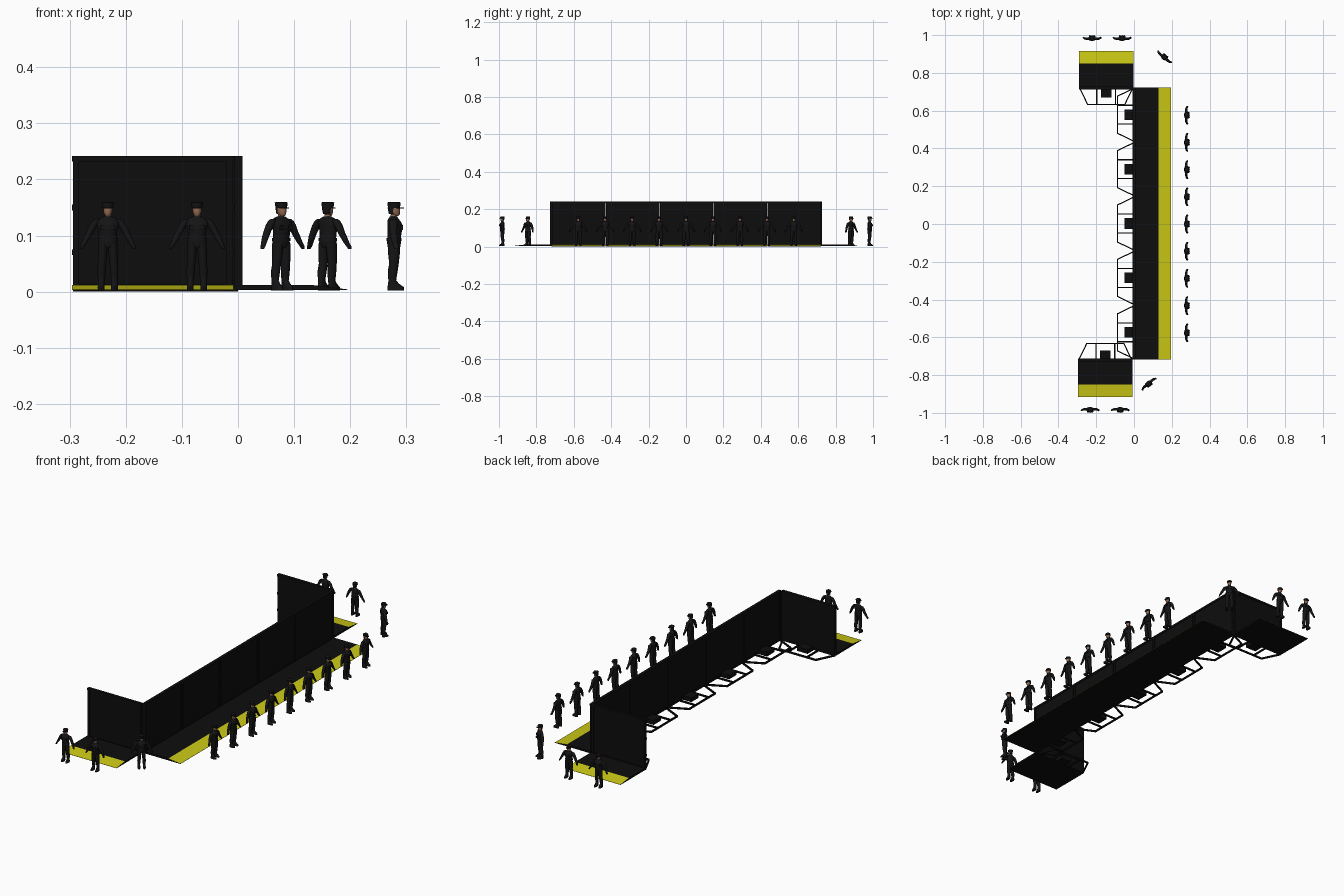
import bpy, bmesh, math
from mathutils import Vector, Matrix

def material(name, rgb):
    m = bpy.data.materials.new(name)
    m.diffuse_color = (*rgb, 1)
    return m

BLACK = material("barrier_black", (0.004, 0.004, 0.004))
YELLOW = material("ramp_yellow", (0.60, 0.58, 0.008))
CLOTH = material("uniform_black", (0.007, 0.007, 0.008))
SKIN = material("skin_brown", (0.30, 0.15, 0.09))

def box(bm, lo, hi):
    c = [(a + b) / 2 for a, b in zip(lo, hi)]
    s = [b - a for a, b in zip(lo, hi)]
    bmesh.ops.create_cube(bm, size=1, matrix=Matrix.Translation(c) @ Matrix.Diagonal((*s, 1)))

def bar(bm, a, b, w=0.006, h=0.008):
    """Ground-level bar between two (x, y) points."""
    d = Vector(b) - Vector(a)
    mid = (Vector(a) + Vector(b)) / 2
    m = (Matrix.Translation((mid.x, mid.y, h / 2)) @ Matrix.Rotation(math.atan2(d.y, d.x), 4, 'Z')
         @ Matrix.Diagonal((d.length + w * 0.6, w, h, 1)))
    bmesh.ops.create_cube(bm, size=1, matrix=m)

def loft(bm, rings, mat=0, n=14):
    """Stack of horizontal ellipses (x, y, z, rx, ry), capped at both ends."""
    loops = []
    for x, y, z, rx, ry in rings:
        loops.append([bm.verts.new((x + rx * math.cos(t * math.tau / n),
                                    y + ry * math.sin(t * math.tau / n), z)) for t in range(n)])
    faces = [bm.faces.new(loops[0][::-1]), bm.faces.new(loops[-1])]
    for p, q in zip(loops, loops[1:]):
        for i in range(n):
            j = (i + 1) % n
            faces.append(bm.faces.new((p[i], p[j], q[j], q[i])))
    for f in faces:
        f.material_index = mat

def to_mesh(bm, name, mats):
    bmesh.ops.recalc_face_normals(bm, faces=bm.faces[:])
    me = bpy.data.meshes.new(name)
    bm.to_mesh(me)
    bm.free()
    for m in mats:
        me.materials.append(m)
    return me

def place(me, name, loc, angle=0):
    ob = bpy.data.objects.new(name, me)
    bpy.context.collection.objects.link(ob)
    ob.location = loc
    ob.rotation_euler.z = math.radians(angle)
    return ob

# All parts face local +x; panels run along local y
H = 0.1425

# upright wall with raised border frame and hinge blocks
bm = bmesh.new()
box(bm, (-0.006, -H, 0.003), (0.005, H, 0.238))
box(bm, (-0.007, -H - 0.0015, 0.232), (0.008, H + 0.0015, 0.242))
box(bm, (-0.007, -H, 0.003), (0.008, H, 0.014))
for s in (-1, 1):
    ys = sorted((s * H, s * (H - 0.011)))
    box(bm, (-0.007, ys[0], 0.003), (0.008, ys[1], 0.238))
    for z in (0.07, 0.15):
        ys = sorted((s * (H - 0.004), s * (H + 0.0015)))
        box(bm, (-0.006, ys[0], z - 0.005), (0.006, ys[1], z + 0.005))
wall = to_mesh(bm, "wall_panel", [BLACK])

# floor plate with a sloping yellow lip
bm = bmesh.new()
profile = [(0, 0.003), (0, 0.012), (0.13, 0.012), (0.195, 0.004), (0.195, 0.003)]
f = bm.faces.new([bm.verts.new((x, -H - 0.0015, z)) for x, z in profile])
ext = bmesh.ops.extrude_face_region(bm, geom=[f])
bmesh.ops.translate(bm, vec=(0, 2 * H + 0.003, 0),
                    verts=[v for v in ext["geom"] if isinstance(v, bmesh.types.BMVert)])
bmesh.ops.recalc_face_normals(bm, faces=bm.faces[:])
for f in bm.faces:
    f.normal_update()
    if f.calc_center_median().x > 0.13 and f.normal.z > -0.5 and abs(f.normal.y) < 0.5:
        f.material_index = 1
floor = to_mesh(bm, "floor_plate", [BLACK, YELLOW])

# rear ground frame with step
bm = bmesh.new()
bar(bm, (-0.088, -0.098), (-0.088, 0.098))
for s in (-1, 1):
    bar(bm, (-0.088, s * 0.098), (-0.003, s * 0.139))
    bar(bm, (-0.088, s * 0.05), (-0.003, s * 0.05))
box(bm, (-0.05, -0.028, 0.0), (-0.004, 0.028, 0.02))
frame = to_mesh(bm, "rear_frame", [BLACK])

panels = [((0, 0.0025 + 0.288 * (i - 2)), 0) for i in range(5)]
panels += [((-0.147, 0.72), 90), ((-0.152, -0.72), -90)]
for i, ((x, y), a) in enumerate(panels):
    for me in (wall, floor, frame):
        place(me, f"{me.name}_{i + 1}", (x, y, 0), a)

# standing guard: torso, head, cap, limbs
bm = bmesh.new()
loft(bm, [(0, 0, 0.076, 0.009, 0.014), (0, 0, 0.084, 0.0125, 0.0172), (0, 0, 0.092, 0.012, 0.0165),
          (0.001, 0, 0.103, 0.0125, 0.0165), (0.002, 0, 0.115, 0.014, 0.0195),
          (0, 0, 0.123, 0.012, 0.0215), (-0.001, 0, 0.128, 0.009, 0.016),
          (-0.001, 0, 0.132, 0.0065, 0.0075)], n=18)
loft(bm, [(0, 0, 0.0885, 0.0135, 0.018), (0, 0, 0.0935, 0.0135, 0.018)], n=18)  # belt
loft(bm, [(-0.001, 0, 0.129, 0.0055, 0.0055), (0, 0, 0.137, 0.0055, 0.0055)], 1)  # neck
loft(bm, [(0.004, 0, 0.133, 0.004, 0.004), (0.002, 0, 0.136, 0.0085, 0.0065),
          (0.001, 0, 0.141, 0.0098, 0.008), (0.001, 0, 0.148, 0.0098, 0.0083)], 1)  # head
loft(bm, [(-0.003, 0, 0.136, 0.006, 0.0068), (-0.003, 0, 0.148, 0.0085, 0.0088)])  # hair
loft(bm, [(0, 0, 0.147, 0.0108, 0.0095), (0, 0, 0.151, 0.0112, 0.0105),
          (0, 0, 0.1565, 0.0118, 0.0115), (0, 0, 0.158, 0.0095, 0.0095)])  # cap
loft(bm, [(0.008, 0, 0.1465, 0.0095, 0.0085), (0.008, 0, 0.148, 0.0095, 0.0085)])  # cap brim
for s in (-1, 1):
    loft(bm, [(0.003, s * 0.012, 0.0, 0.0148, 0.006), (0.003, s * 0.012, 0.006, 0.0145, 0.0062),
              (-0.001, s * 0.0118, 0.0125, 0.0095, 0.006), (-0.003, s * 0.0116, 0.018, 0.007, 0.006),
              (-0.003, s * 0.0115, 0.028, 0.0078, 0.0072)])  # boot
    loft(bm, [(-0.003, s * 0.0115, 0.024, 0.0078, 0.007), (-0.002, s * 0.0112, 0.036, 0.0088, 0.0076),
              (0, s * 0.0105, 0.048, 0.0085, 0.0076), (0, s * 0.0095, 0.066, 0.0105, 0.0085),
              (0, s * 0.0085, 0.084, 0.0115, 0.0085)])  # leg
    loft(bm, [(0.004, s * 0.0475, 0.074, 0.0035, 0.0025), (0.004, s * 0.0455, 0.079, 0.0055, 0.0038),
              (0.002, s * 0.042, 0.085, 0.005, 0.005), (0, s * 0.0365, 0.096, 0.0062, 0.0062),
              (-0.001, s * 0.0315, 0.105, 0.0065, 0.0068), (-0.001, s * 0.0255, 0.116, 0.0075, 0.0078),
              (-0.001, s * 0.0205, 0.124, 0.0072, 0.007), (-0.001, s * 0.017, 0.1275, 0.005, 0.005)])  # arm
    box(bm, (0.0105, min(s * 0.004, s * 0.013), 0.108),
        (0.0165, max(s * 0.004, s * 0.013), 0.117))  # chest pocket
guard = to_mesh(bm, "guard", [CLOTH, SKIN])

guards = [(0.278, 0.144 * (i - 4), 0) for i in range(9)]
guards += [(-0.222, 0.982, 90), (-0.063, 0.982, 90), (-0.232, -0.982, -90), (-0.073, -0.982, -90),
           (0.16, 0.882, 50), (0.077, -0.845, -50)]
for i, (x, y, a) in enumerate(guards):
    ob = place(guard, f"guard_{i + 1}", (x, y, 0.002), a)

# smooth the shared guard mesh, keeping sharp edges
bpy.ops.object.select_all(action='DESELECT')
ob.select_set(True)
bpy.context.view_layer.objects.active = ob
bpy.ops.object.shade_smooth_by_angle(angle=math.radians(45))
